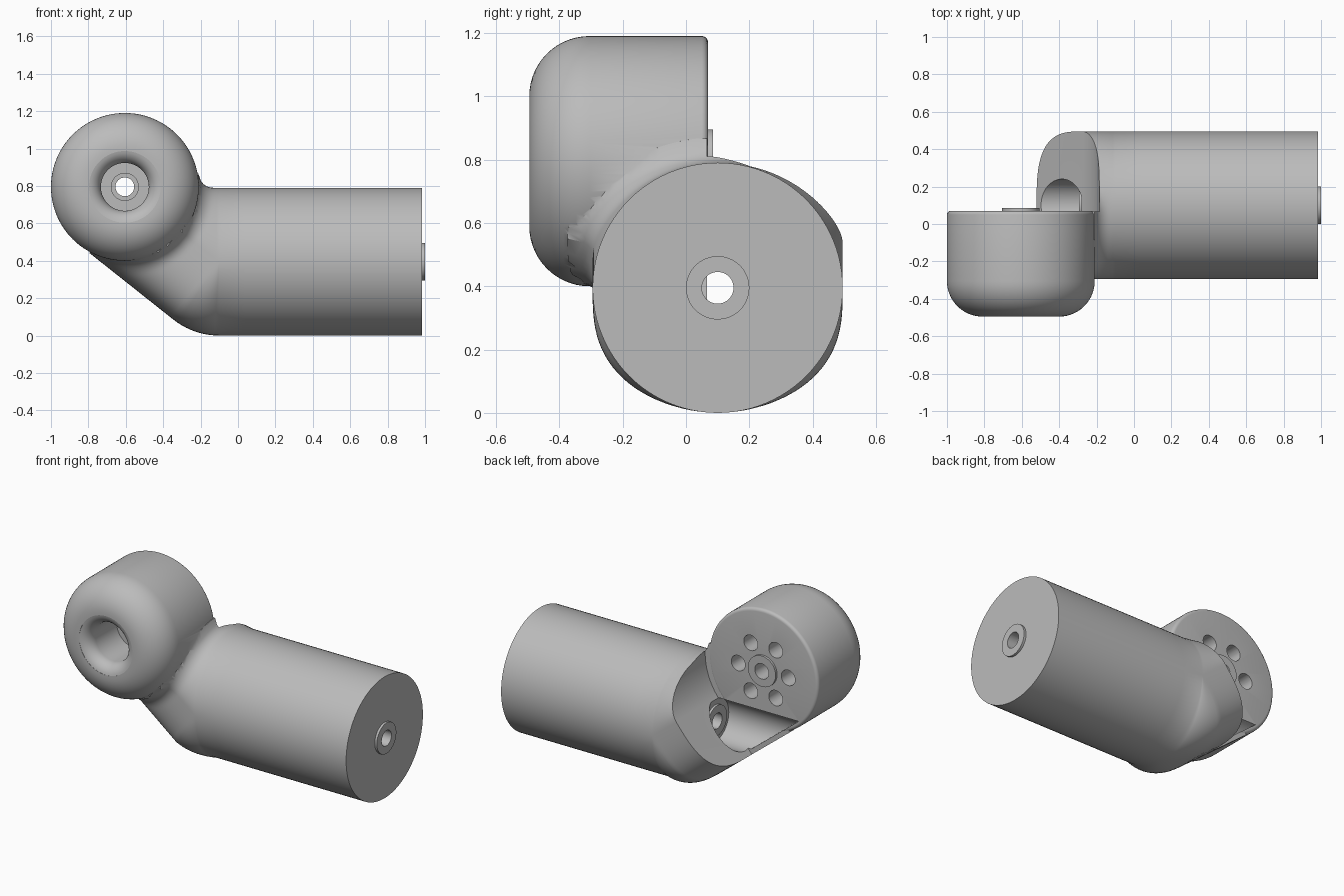
import bpy, bmesh, math
from mathutils import Vector

if "Cube" in bpy.data.objects:
    bpy.data.objects.remove(bpy.data.objects["Cube"])

grey = bpy.data.materials.new("plain_grey")
grey.diffuse_color = (0.5, 0.5, 0.5, 1)
grey.use_nodes = True
grey.node_tree.nodes["Principled BSDF"].inputs["Base Color"].default_value = grey.diffuse_color

R = 0.395                         # radius of arm and of joint head
AY, AZ = 0.10, 0.395              # arm axis
CX, CZ = -0.605, 0.795            # head axis
BX = -0.10                        # elbow position on the arm axis
ANG = math.atan2(CZ - AZ, BX - CX)
DX, DZ = -math.cos(ANG), math.sin(ANG)       # direction elbow -> head
NX, NZ = -math.sin(ANG), -math.cos(ANG)      # outward normal of the sloped underside


def loft(name, rings, cap=True):
    """Skin closed rings of points into a solid."""
    bm = bmesh.new()
    vs = [[bm.verts.new(p) for p in r] for r in rings]
    n = len(rings[0])
    for a, b in zip(vs, vs[1:]):
        for i in range(n):
            j = (i + 1) % n
            bm.faces.new((a[i], a[j], b[j], b[i]))
    if cap:
        ends = [bm.faces.new(vs[0]), bm.faces.new(vs[-1])]
        bmesh.ops.triangulate(bm, faces=ends)
    bmesh.ops.remove_doubles(bm, verts=bm.verts, dist=1e-5)
    bmesh.ops.recalc_face_normals(bm, faces=bm.faces)
    me = bpy.data.meshes.new(name)
    bm.to_mesh(me)
    bm.free()
    me.materials.append(grey)
    ob = bpy.data.objects.new(name, me)
    bpy.context.collection.objects.link(ob)
    return ob


def revolve_y(name, profile, cx, cz, n=96):
    """Revolve (radius, y) points, starting and ending at radius 0."""
    return loft(name, [[(cx + r * math.cos(2 * math.pi * i / n), y,
                         cz + r * math.sin(2 * math.pi * i / n)) for i in range(n)]
                       for r, y in profile], cap=False)


def revolve_x(name, profile, n=64):
    return loft(name, [[(x, AY + r * math.cos(2 * math.pi * i / n),
                         AZ + r * math.sin(2 * math.pi * i / n)) for i in range(n)]
                       for r, x in profile], cap=False)


def combine(target, tool, op):
    m = target.modifiers.new("join", 'BOOLEAN')
    m.operation, m.solver, m.object = op, 'EXACT', tool
    bpy.context.view_layer.objects.active = target
    bpy.ops.object.modifier_apply(modifier=m.name)
    bpy.data.objects.remove(tool, do_unlink=True)


def spow(v, e):
    return math.copysign(abs(v) ** e, v)


def arm_ring(ax, az, turn, n=96):
    """Arm section: lower half turns at the elbow, upper half stays level."""
    out = []
    e = 2 / (2 + 1.1 * turn / ANG)
    for i in range(n):
        p = 2 * math.pi * i / n
        c, s = math.cos(p), math.sin(p)
        if s >= 0:
            x, y, z = ax, AY + R * c, az + s * (AZ + R - az)
        else:
            y, d = AY + R * spow(c, e), R * spow(s, e)
            x, z = ax + math.sin(turn) * d, az + math.cos(turn) * d
        # soft fillet where the arm meets the head
        fr = 0.08
        gap = min(max(math.hypot(x - CX, z - CZ) - R, 0), fr)
        f = fr - math.sqrt(max(fr * fr - (fr - gap) ** 2, 0))
        z += f * max(s, 0) * min(max((0.2 - y) / 0.13, 0), 1)
        y -= f * max(-c, 0)
        out.append((x, y, z))
    return out


# Arm with bent, sloping neck
rings = [arm_ring(0.985 + (BX - 0.985) * k / 8, AZ, 0) for k in range(9)]
rings += [arm_ring(BX, AZ, ANG * k / 10) for k in range(1, 11)]
L = math.hypot(CX - BX, CZ - AZ)
rings += [arm_ring(BX + DX * L * k / 36, AZ + DZ * L * k / 36, ANG) for k in range(1, 33)]
arm = loft("elbow_arm", rings)

# Clearance behind the head: arc round the head axis, then a square-cut rim
rc = 0.42
poly = [(CX + rc, 1.6)]
poly += [(CX + rc * math.cos(ANG * k / 16), CZ - rc * math.sin(ANG * k / 16)) for k in range(17)]
ex, ez = poly[-1]
poly += [(ex + NX * 0.8, ez + NZ * 0.8), (-1.6, ez + NZ * 0.8), (-1.6, 1.6)]
clear = loft("clearance_cutter", [[(x, y, z) for x, z in poly] for y in (0.067, 0.9)])
combine(arm, clear, 'DIFFERENCE')

# Joint head: rounded front, small edge at the back, raised hub
prof = [(0, -0.495)]
prof += [(0.205 + 0.19 * math.sin(a), -0.305 - 0.19 * math.cos(a))
         for a in [math.pi / 2 * k / 14 for k in range(15)]]
prof += [(0.375 + 0.02 * math.cos(a), 0.05 + 0.02 * math.sin(a))
         for a in [math.pi / 2 * k / 4 for k in range(5)]]
prof += [(0.1, 0.07), (0.1, 0.085), (0, 0.085)]
combine(arm, revolve_y("joint_head", prof, CX, CZ, 128), 'UNION')

# Hub on the far end of the arm
combine(arm, revolve_x("end_hub", [(0, 0.9), (0.1, 0.9), (0.1, 1.0), (0, 1.0)]), 'UNION')

# Flared dimple and through hole in the head
dim = [(0, -0.7)]
arc = [(0.205 - 0.077 * math.sin(a), -0.418 - 0.077 * math.cos(a))
       for a in [math.radians(10 + 8 * k) for k in range(11)]]
dim += [(arc[0][0], -0.7)] + arc
dim += [(0.128, -0.2), (0.075, -0.2), (0.075, -0.215), (0.05, -0.215), (0.05, 0.2), (0, 0.2)]
combine(arm, revolve_y("dimple_cutter", dim, CX, CZ), 'DIFFERENCE')

# Six blind holes on the back of the head
for k in range(6):
    a = math.pi / 3 * k
    hole = revolve_y("hole_cutter", [(0, -0.1), (0.05, -0.1), (0.05, 0.2), (0, 0.2)],
                     CX + 0.18 * math.cos(a), CZ + 0.18 * math.sin(a), 40)
    combine(arm, hole, 'DIFFERENCE')

# Pocket in the neck, closed by the sloped floor
px, pz = CX + NX * (R - 0.03), CZ + NZ * (R - 0.03)
near, far = [], []
for i in range(64):
    a = 2 * math.pi * i / 64
    y, z = AY + 0.14 * math.cos(a), AZ + 0.14 * math.sin(a)
    near.append((-0.28, y, z))
    far.append((px + (pz - z) / math.tan(ANG), y, z))
combine(arm, loft("pocket_cutter", [near, far]), 'DIFFERENCE')

# Raised ring inside the pocket, then the bore along the arm
combine(arm, revolve_x("pocket_hub", [(0, -0.295), (0.1, -0.295), (0.1, -0.25), (0, -0.25)]), 'UNION')
combine(arm, revolve_x("bore_cutter", [(0, -0.33), (0.05, -0.33), (0.05, 1.1), (0, 1.1)]), 'DIFFERENCE')

# Smooth shading with sharp edges kept
bpy.ops.object.select_all(action='DESELECT')
arm.select_set(True)
bpy.context.view_layer.objects.active = arm
bpy.ops.object.shade_smooth_by_angle(angle=math.radians(32))
